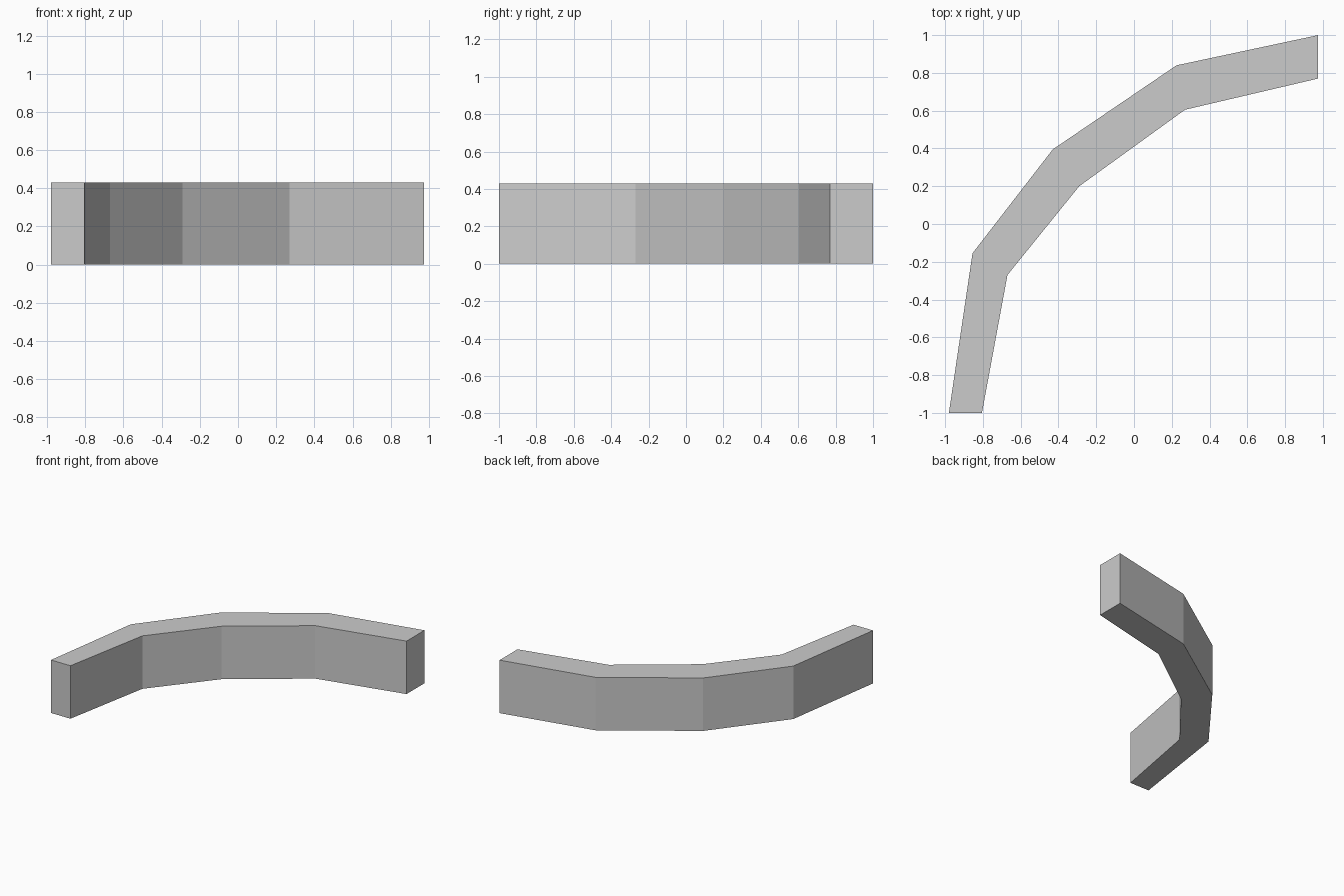
import bpy
import bmesh

# Remove the default cube
cube = bpy.data.objects.get("Cube")
if cube:
    bpy.data.objects.remove(cube, do_unlink=True)

HEIGHT = 0.43

# Plan outline of the curved wall, each pair being (outer, inner) at one joint
JOINTS = [
    ((-0.98, -1.0), (-0.805, -1.0)),
    ((-0.855, -0.155), (-0.67, -0.27)),
    ((-0.43, 0.395), (-0.29, 0.2)),
    ((0.225, 0.84), (0.27, 0.605)),
    ((0.975, 1.0), (0.975, 0.77)),
]


def flat_material(name, color):
    mat = bpy.data.materials.new(name)
    mat.use_nodes = True
    mat.diffuse_color = color
    mat.node_tree.nodes["Principled BSDF"].inputs["Base Color"].default_value = color
    return mat


# Curved wall: a strip of quads in plan, extruded upwards
bm = bmesh.new()
pairs = [[bm.verts.new((x, y, 0)) for x, y in joint] for joint in JOINTS]
strip = [bm.faces.new((a[0], a[1], b[1], b[0])) for a, b in zip(pairs, pairs[1:])]
raised = bmesh.ops.extrude_face_region(bm, geom=strip, use_keep_orig=True)
top = [v for v in raised["geom"] if isinstance(v, bmesh.types.BMVert)]
bmesh.ops.translate(bm, verts=top, vec=(0, 0, HEIGHT))
bmesh.ops.recalc_face_normals(bm, faces=bm.faces)

mesh = bpy.data.meshes.new("curved_wall")
bm.to_mesh(mesh)
bm.free()
mesh.materials.append(flat_material("light grey", (0.6, 0.6, 0.6, 1)))
wall = bpy.data.objects.new("curved_wall", mesh)
bpy.context.collection.objects.link(wall)
